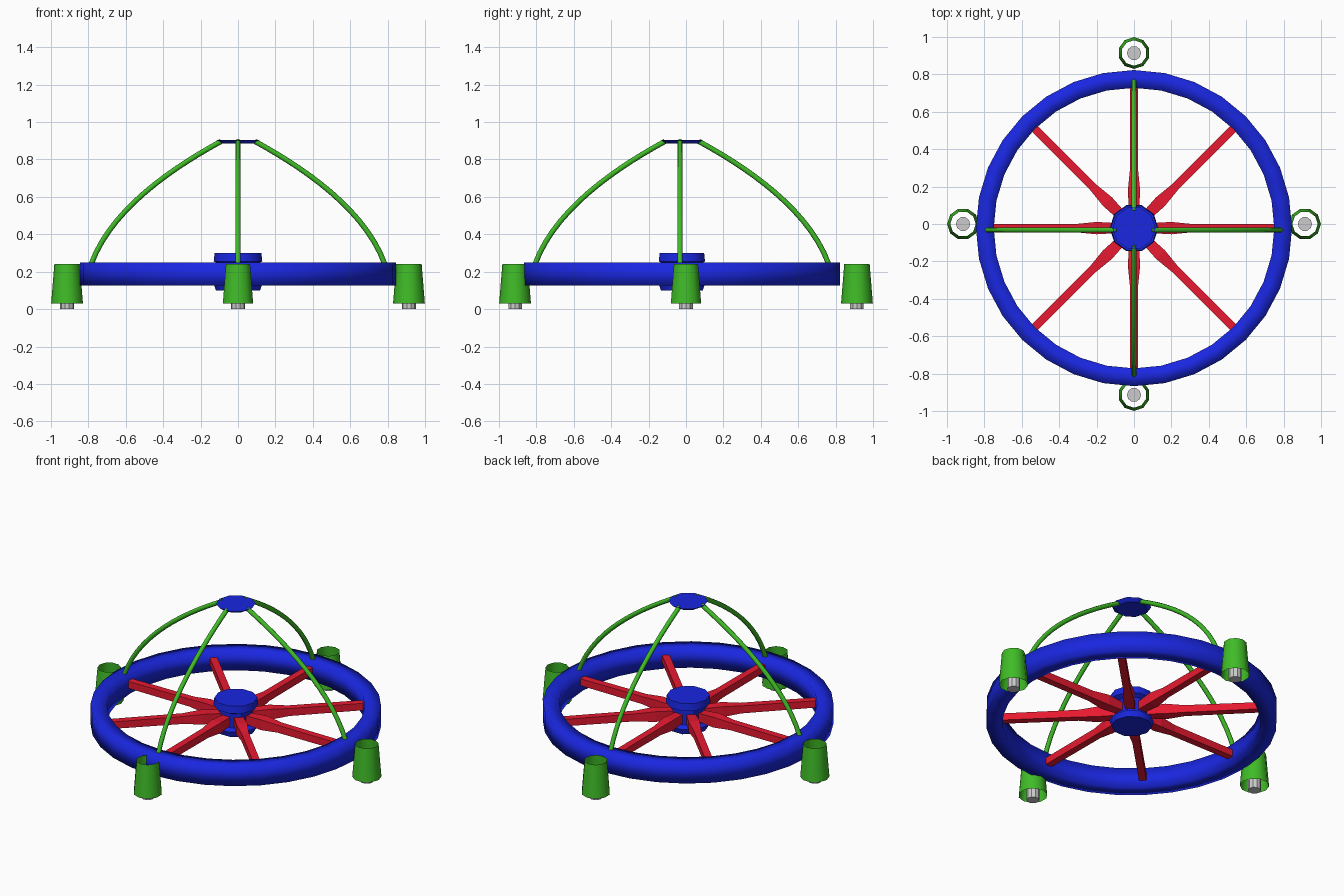
import bpy, bmesh
from math import cos, sin, pi
from mathutils import Vector, Matrix

if "Cube" in bpy.data.objects:
    bpy.data.objects.remove(bpy.data.objects["Cube"])

WHEEL_Y = -0.022  # the wheel sits slightly forward of the lamp ring


def mat(name, rgb):
    m = bpy.data.materials.new(name)
    m.diffuse_color = (*rgb, 1)
    m.use_nodes = True
    m.node_tree.nodes["Principled BSDF"].inputs["Base Color"].default_value = m.diffuse_color
    return m


BLUE = mat("blue", (0.01, 0.02, 0.75))
RED = mat("red", (0.8, 0.01, 0.03))
GREEN = mat("green", (0.05, 0.5, 0.02))


def finish(name, bm, material=None, smooth=None):
    bmesh.ops.recalc_face_normals(bm, faces=bm.faces)
    me = bpy.data.meshes.new(name)
    bm.to_mesh(me)
    bm.free()
    ob = bpy.data.objects.new(name, me)
    bpy.context.collection.objects.link(ob)
    if material:
        me.materials.append(material)
    if smooth is not None:
        bpy.ops.object.select_all(action='DESELECT')
        ob.select_set(True)
        bpy.context.view_layer.objects.active = ob
        bpy.ops.object.shade_smooth_by_angle(angle=smooth)
    return ob


def lathe(name, profile, sides, loc, material=None, closed=False, caps=False,
          smooth=None, turn=0.0):
    """Revolve (radius, z) points around a vertical axis at loc."""
    bm = bmesh.new()
    rings = [[bm.verts.new((loc[0] + r * cos(turn + 2 * pi * i / sides),
                            loc[1] + r * sin(turn + 2 * pi * i / sides), z))
              for i in range(sides)] for r, z in profile]
    pairs = list(zip(rings, rings[1:]))
    if closed:
        pairs.append((rings[-1], rings[0]))
    for a, b in pairs:
        for i in range(sides):
            j = (i + 1) % sides
            bm.faces.new((a[i], a[j], b[j], b[i]))
    if caps:
        bm.faces.new(rings[0])
        bm.faces.new(rings[-1])
    return finish(name, bm, material, smooth)


def loft(name, sections, material, angle, origin, smooth=None):
    """Skin cross-sections given in the radial frame, then spin by angle."""
    bm = bmesh.new()
    rings = [[bm.verts.new(p) for p in s] for s in sections]
    n = len(rings[0])
    for a, b in zip(rings, rings[1:]):
        for i in range(n):
            j = (i + 1) % n
            bm.faces.new((a[i], a[j], b[j], b[i]))
    bm.faces.new(rings[0])
    bm.faces.new(rings[-1])
    bm.transform(Matrix.Translation(origin) @ Matrix.Rotation(angle, 4, 'Z'))
    return finish(name, bm, material, smooth)


centre = (0, WHEEL_Y)

# Wheel rim
lathe("wheel_rim", [(0.845, 0.125), (0.845, 0.25), (0.75, 0.25), (0.75, 0.125)],
      32, centre, BLUE, closed=True, smooth=pi)

# Hub with a flange at each end
lathe("wheel_hub", [(0.118, 0.10), (0.13, 0.135), (0.10, 0.15), (0.10, 0.24),
                    (0.13, 0.255), (0.125, 0.30)],
      10, centre, BLUE, caps=True, smooth=pi / 5)

# Small cap where the arched rods meet
lathe("top_cap", [(0.09, 0.885), (0.115, 0.903)], 10, centre, BLUE, caps=True)

# Spokes: (radius, half width, half height)
shape = [(0.08, 0.026, 0.026), (0.20, 0.033, 0.033),
         (0.31, 0.022, 0.024), (0.76, 0.022, 0.022)]
spoke = [[(r, s * w, 0.19 + t * h) for s, t in ((-1, -1), (1, -1), (1, 1), (-1, 1))]
         for r, w, h in shape]
for k in range(8):
    loft(f"spoke_{k + 1}", spoke, RED, k * pi / 4, (0, WHEEL_Y, 0))

# Arched rods: sweep a small octagon along a cubic from the cap to the rim
P = [Vector((0.09, 0, 0.897)), Vector((0.36, 0, 0.75)),
     Vector((0.68, 0, 0.53)), Vector((0.785, 0, 0.24))]
rod = []
for i in range(15):
    t = i / 14
    u = 1 - t
    c = P[0] * u**3 + P[1] * 3 * u * u * t + P[2] * 3 * u * t * t + P[3] * t**3
    d = ((P[1] - P[0]) * u * u + (P[2] - P[1]) * 2 * u * t
         + (P[3] - P[2]) * t * t).normalized()
    side = Vector((0, 1, 0))
    up = d.cross(side)
    rod.append([c + 0.014 * (side * cos(a * pi / 4) + up * sin(a * pi / 4))
                for a in range(8)])
for k in range(4):
    # the sideways pair sits a touch further forward
    y = WHEEL_Y - (0.01 if k % 2 == 0 else 0)
    loft(f"arched_rod_{k + 1}", rod, GREEN, k * pi / 2, (0, y, 0), smooth=pi / 3)

# Four open candle cups, each with a grey candle end inside
for k in range(4):
    loc = (0.914 * cos(k * pi / 2), 0.914 * sin(k * pi / 2))
    lathe(f"candle_cup_{k + 1}", [(0.085, 0.03), (0.068, 0.24)], 10, loc, GREEN,
          smooth=pi / 4, turn=pi / 10 if k % 2 else 0)
    lathe(f"candle_end_{k + 1}", [(0.038, 0.0), (0.038, 0.07)], 10, loc, caps=True)
